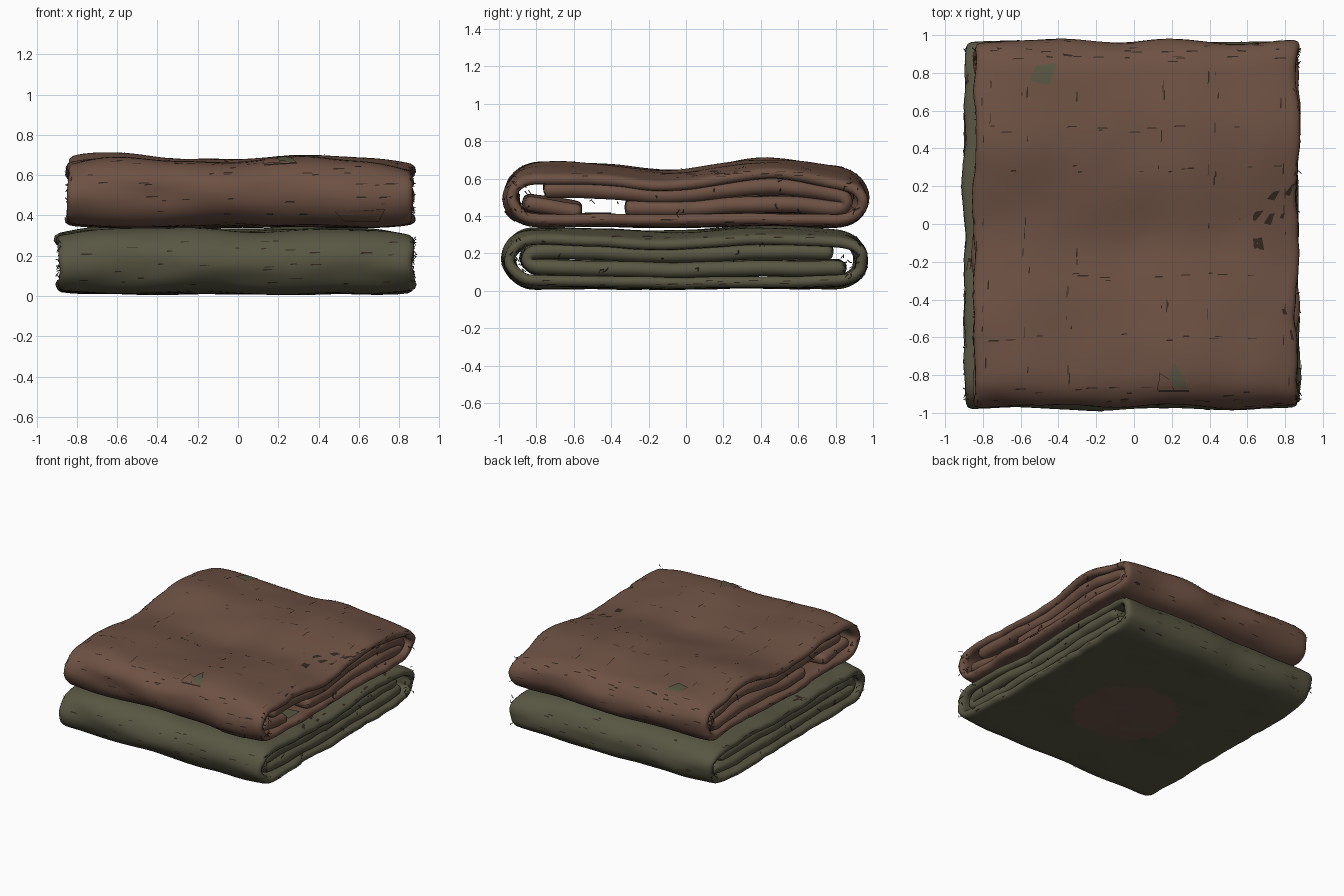
import bpy, math, random
from mathutils import Vector, noise
from mathutils.bvhtree import BVHTree

random.seed(4)
cube = bpy.data.objects.get("Cube")
if cube:
    bpy.data.objects.remove(cube, do_unlink=True)


def material(name, rgb):
    m = bpy.data.materials.new(name)
    m.use_nodes = True
    m.diffuse_color = (*rgb, 1)
    m.node_tree.nodes["Principled BSDF"].inputs["Base Color"].default_value = (*rgb, 1)
    return m


BROWN = material("brown_wool", (0.155, 0.083, 0.057))
GREEN = material("olive_wool", (0.098, 0.093, 0.055))
DARK = material("dark_thread", (0.035, 0.021, 0.015))
STAIN = material("faded_stain", (0.15, 0.09, 0.068))


def new_object(name, verts, faces, mats):
    me = bpy.data.meshes.new(name)
    me.from_pydata(verts, [], faces)
    for m in mats:
        me.materials.append(m)
    ob = bpy.data.objects.new(name, me)
    bpy.context.collection.objects.link(ob)
    me.update()
    return ob


def fold_path(y0, y1, z0, z1, n, t0=0.0, t1=1.0):
    """Flattened loop: lower run, front curl, upper run, back curl."""
    r = (z1 - z0) / 2
    run, arc, zc = y1 - y0 - 2 * r, math.pi * r, (z0 + z1) / 2
    total, pts = 2 * (run + arc), []
    for i in range(n):
        s = total * (t0 + (t1 - t0) * i / n)
        if s < run:
            p = (y1 - r - s, z0)
        elif s < run + arc:
            a = (s - run) / r
            p = (y0 + r - r * math.sin(a), zc - r * math.cos(a))
        elif s < 2 * run + arc:
            p = (y0 + r + s - run - arc, z1)
        else:
            a = (s - 2 * run - arc) / r
            p = (y1 - r + r * math.sin(a), zc + r * math.cos(a))
        pts.append(p)
    return pts


def bump(v, centre, width):
    return math.exp(-((v - centre) / width) ** 2)


def drape(x, y, z, base, height, sag):
    """Soft wrinkles, pinched ends and a top that dips in the middle."""
    h = max(0, min(1, (z - base) / height))
    mid = base + height / 2
    pinch = max(0, min(1, (abs(x) - 0.64) / 0.23)) ** 2
    z = mid + (z - mid) * (1 - (0.1 + 0.12 * h) * pinch)
    wave = noise.noise(Vector((x * 1.8, y * 2.2, base * 9)))
    fine = noise.noise(Vector((x * 4, y * 4, z * 9 + 5)))
    z += h * sag * (0.03 * bump(y, 0.45, 0.25) - 0.04 * bump(y, -0.08, 0.25)
                    - 0.025 * bump(y, 0.88, 0.15) + 0.018 * bump(x, -0.65, 0.25)
                    + 0.012 * bump(x, 0.28, 0.2) - 0.015 * bump(x, 0.03, 0.18)
                    - 0.02 * bump(x, 0.85, 0.2))
    z += (1 - h) * sag * 0.025 * bump(x, -0.1, 0.22) * bump(y, -0.9, 0.2)
    z += (0.006 + 0.014 * h * sag) * wave + 0.01 * fine
    side = noise.noise(Vector((x * 2.5, z * 7, 3 + base * 5)))
    crease = noise.noise(Vector((x * 3 + z * 5, z * 22, 7 + base * 5)))
    y += (0.028 * side + 0.018 * crease) * bump(abs(y), 0.95, 0.14)
    rag = noise.noise(Vector((y * 3, z * 9, 1 if x > 0 else 8)))
    rag += 0.6 * noise.noise(Vector((y * 9, z * 20, 2 if x > 0 else 6)))
    x += 0.03 * rag * x * x
    return x, y, z


def sheet(name, path, xs, closed, thick, shape, mats):
    n, verts, faces = len(path), [], []
    for x in xs:
        verts += [drape(x, y, z, *shape) for y, z in path]
    for i in range(len(xs) - 1):
        for j in range(n if closed else n - 1):
            k = (j + 1) % n
            faces.append((i * n + j, i * n + k, (i + 1) * n + k, (i + 1) * n + j))
    ob = new_object(name, verts, faces, mats)
    solid = ob.modifiers.new("thickness", 'SOLIDIFY')
    solid.thickness, solid.offset = thick, 0
    soft = ob.modifiers.new("soft", 'SUBSURF')
    soft.levels = soft.render_levels = 1
    ob.data.shade_smooth()
    return ob


def spread(a, b, n):
    return [a + (b - a) * i / (n - 1) for i in range(n)]


# Folded olive blanket below
low = (0.0, 0.33, 0.4)
green_outer = sheet("lower_blanket_outer", fold_path(-0.95, 0.94, 0.042, 0.298, 88),
                    spread(-0.895, 0.87, 32), True, 0.06, low, [GREEN, STAIN])
sheet("lower_blanket_inner", fold_path(-0.86, 0.9, 0.122, 0.218, 60, 0.0, 0.957),
      spread(-0.88, 0.85, 22), False, 0.086, low, [GREEN])
for p in green_outer.data.polygons:
    c = p.center
    if c.z < 0.1 and math.hypot(c.x - 0.05, c.y + 0.03) < 0.38:
        p.material_index = 1

# Folded brown blanket on top
high = (0.335, 0.34, 1.0)
brown_outer = sheet("upper_blanket_outer", fold_path(-0.94, 0.94, 0.373, 0.637, 88),
                    spread(-0.845, 0.87, 32), True, 0.06, high, [BROWN])
flipped = [(-y, z) for y, z in fold_path(-0.86, 0.86, 0.455, 0.555, 60, 0.135, 0.957)]
sheet("upper_blanket_inner", flipped, spread(-0.83, 0.85, 22), False, 0.09, high, [BROWN])
sheet("upper_blanket_tuck", [(-0.87 + 0.045 * i, 0.47 - 0.007 * i) for i in range(8)],
      spread(-0.82, 0.84, 22), False, 0.085, high, [BROWN])

# Surface lookup for plates lying on the cloth
graph = bpy.context.evaluated_depsgraph_get()
trees = {o: BVHTree.FromObject(o, graph) for o in (green_outer, brown_outer)}


def lay(ob, outline, direction, lift):
    """Drop points on the cloth; None when one misses."""
    out = []
    for p in outline:
        hit = trees[ob].ray_cast(Vector(p) - direction * 3, direction)[0]
        if hit is None:
            return None
        out.append(hit - direction * lift)
    return out


def patch(name, ob, corners, direction, mat, lift, n=8):
    """Four-cornered patch that follows the cloth."""
    a, b, c, d = (Vector(p) for p in corners)
    grid = [a.lerp(b, i / n).lerp(d.lerp(c, i / n), j / n)
            for j in range(n + 1) for i in range(n + 1)]
    pts = lay(ob, grid, direction, lift)
    if pts:
        w = n + 1
        new_object(name, pts, [(j * w + i, j * w + i + 1, j * w + w + i + 1, j * w + w + i)
                               for j in range(n) for i in range(n)], [mat])


DOWN, UP = Vector((0, 0, -1)), Vector((0, 0, 1))
BACK, FRONT = Vector((0, 1, 0)), Vector((0, -1, 0))
LEFT, RIGHT = Vector((1, 0, 0)), Vector((-1, 0, 0))

# Mended patches
patch("back_patch", brown_outer, [(-0.55, 0.76, 0), (-0.45, 0.735, 0), (-0.41, 0.85, 0),
                                  (-0.52, 0.84, 0)], DOWN, GREEN, 0.006)
patch("front_patch", brown_outer, [(0.18, -0.85, 0), (0.29, -0.88, 0), (0.26, -0.81, 0),
                                   (0.21, -0.73, 0)], DOWN, GREEN, 0.006)
patch("front_patch_darn", brown_outer, [(0.12, -0.88, 0), (0.21, -0.88, 0), (0.2, -0.83, 0),
                                        (0.14, -0.79, 0)], DOWN, BROWN, 0.01)
patch("front_patch_shadow_hem", brown_outer, [(0.13, -0.89, 0), (0.29, -0.89, 0),
                                              (0.29, -0.88, 0), (0.13, -0.88, 0)], DOWN, DARK, 0.005)
patch("hem_patch", brown_outer, [(0.53, 0, 0.37), (0.7, 0, 0.37), (0.73, 0, 0.43),
                                 (0.48, 0, 0.42)], BACK, BROWN, 0.009)
patch("end_patch", brown_outer, [(0.7, -0.54, 0), (0.82, -0.54, 0), (0.82, -0.4, 0),
                                 (0.7, -0.4, 0)], UP, GREEN, -0.068)

# Dark broken stitches, scattered along rows
marks, mark_faces = [], []


def stitch(ob, centre, along, across, direction):
    length, width = random.uniform(0.01, 0.035), random.uniform(0.002, 0.0045)
    a, b = Vector(along) * length, Vector(across) * width
    c = Vector(centre)
    pts = lay(ob, [c - a - b, c + a - b * 0.3, c + a * 0.8 + b, c - a * 0.7 + b], direction, 0.004)
    if pts and max((p - pts[0]).length for p in pts) < 0.1:
        mark_faces.append(tuple(range(len(marks), len(marks) + 4)))
        marks.extend(pts)


X, Y, Z = (1, 0, 0), (0, 1, 0), (0, 0, 1)
for row in (-0.78, -0.57, -0.33, 0.15, 0.42, 0.8):
    for i in range(9):
        y = random.uniform(-0.85, 0.85)
        stitch(brown_outer, (row + random.uniform(-0.03, 0.03), y, 0), Y, X, DOWN)
for row in (-0.88, -0.6, -0.28, 0.29, 0.5, 0.87, 0.93):
    for i in range(9):
        x = random.uniform(-0.78, 0.78)
        stitch(brown_outer, (x, row + random.uniform(-0.02, 0.02), 0), X, Y, DOWN)
for ob, base in ((green_outer, 0.0), (brown_outer, 0.335)):
    for direction in (BACK, FRONT):
        for i in range(28):
            z = base + random.choice((0.07, 0.14, 0.22, 0.28)) + random.uniform(-0.02, 0.02)
            stitch(ob, (random.uniform(-0.78, 0.78), 0, z), X, Z, direction)
    for direction in (LEFT, RIGHT):
        for i in range(30):
            z = base + random.choice((0.045, 0.29)) + random.uniform(-0.015, 0.015)
            stitch(ob, (0, random.uniform(-0.8, 0.8), z), Y, Z, direction)
new_object("broken_stitches", marks, mark_faces, [DARK])


# Frayed threads at the open ends
def fray(name, base, x_ends, mat):
    cu = bpy.data.curves.new(name, 'CURVE')
    cu.dimensions, cu.bevel_depth, cu.bevel_resolution = '3D', 0.0025, 0
    cu.materials.append(mat)
    for x in x_ends:
        s = math.copysign(1, x)
        for i in range(34):
            y = random.choice((-1, 1)) * random.uniform(0.84, 0.94) if i < 24 else random.uniform(-0.8, 0.8)
            p = Vector((x - s * 0.02, y, base + random.uniform(0.07, 0.28)))
            sp = cu.splines.new('POLY')
            sp.points.add(2)
            for k in range(3):
                sp.points[k].co = (*p, 1)
                p += Vector((s * random.uniform(0, 0.018), random.uniform(-0.02, 0.02),
                             random.uniform(-0.025, 0.02)))
    bpy.context.collection.objects.link(bpy.data.objects.new(name, cu))


fray("lower_frayed_threads", 0.0, (-0.895, 0.875), GREEN)
fray("upper_frayed_threads", 0.335, (-0.845, 0.875), BROWN)
